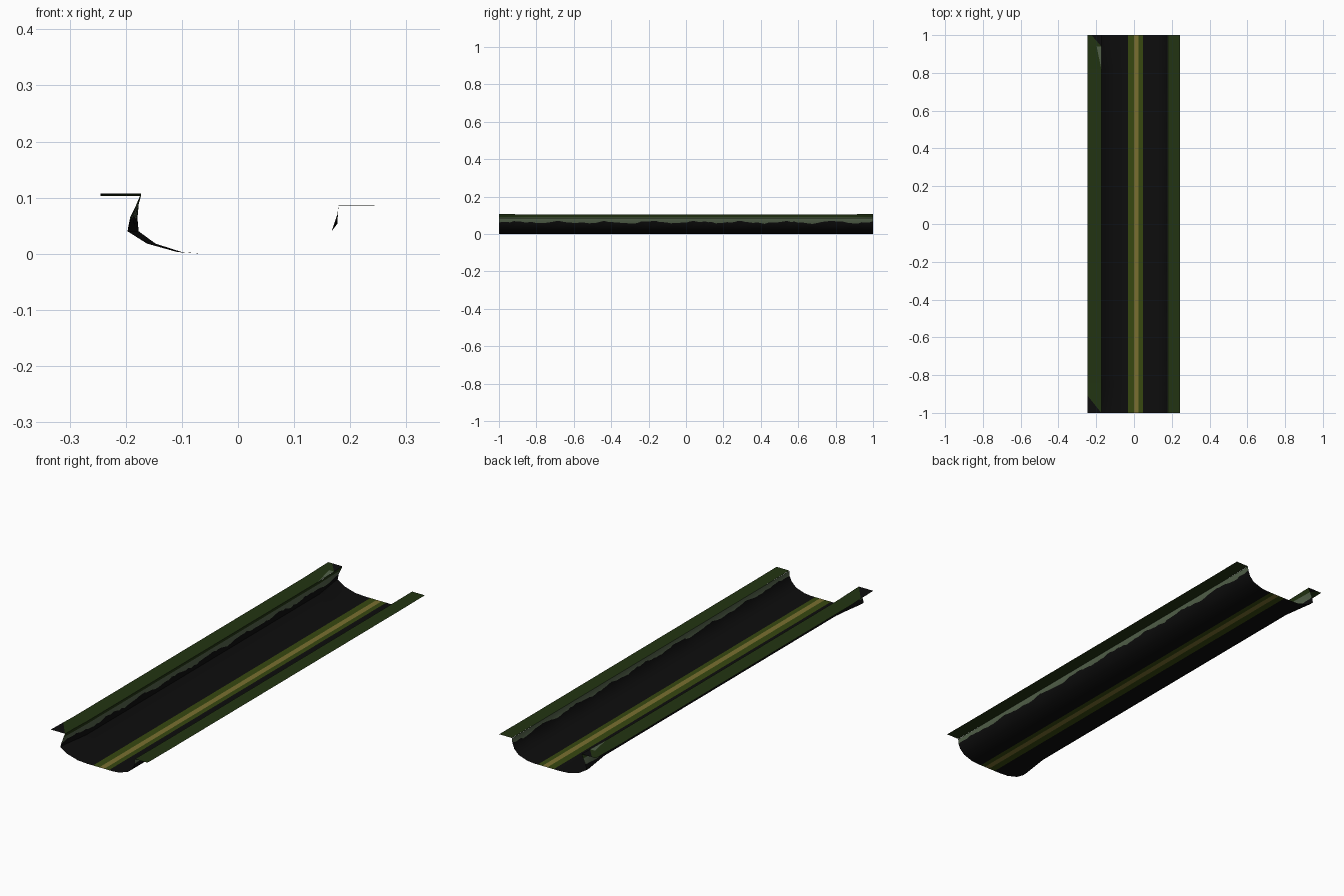
import bpy, bmesh, math, random

if "Cube" in bpy.data.objects:
    bpy.data.objects.remove(bpy.data.objects["Cube"])
random.seed(4)

def material(name, rgb):
    m = bpy.data.materials.new(name)
    m.diffuse_color = (*rgb, 1)
    m.use_nodes = True
    m.node_tree.nodes["Principled BSDF"].inputs["Base Color"].default_value = m.diffuse_color
    return m

MATS = [material("black rubber", (0.004, 0.004, 0.004)),
        material("dark green", (0.016, 0.034, 0.006)),
        material("grey green", (0.085, 0.12, 0.068)),
        material("moss green", (0.038, 0.065, 0.005)),
        material("dull yellow", (0.195, 0.162, 0.03))]
BLACK, GREEN, GREY, MOSS, YELLOW = range(5)

def finish(bm, name):
    me = bpy.data.meshes.new(name)
    bm.to_mesh(me)
    bm.free()
    for m in MATS:
        me.materials.append(m)
    ob = bpy.data.objects.new(name, me)
    bpy.context.collection.objects.link(ob)
    return ob

def end_weight(y):
    # 1 at both ends of the channel, 0 along the middle
    return min(1, max(0, (abs(y) - 0.84) / 0.14))

# Cross-section: x, z, bulge at the ends, ragged edge amount, colour of the next strip
PROFILE = [(-0.173, 0.103, 0.000, 0, GREEN), (-0.177, 0.088, 0.004, 0, GREY),
           (-0.180, 0.062, 0.012, 1, BLACK), (-0.177, 0.040, 0.020, 0, BLACK),
           (-0.147, 0.018, 0.015, 0, BLACK), (-0.100, 0.003, 0.008, 0, BLACK),
           (-0.060, 0.000, 0, 0, BLACK), (-0.032, 0.000, 0, 0, MOSS),
           (0.000, 0.000, 0, 0, YELLOW), (0.025, 0.000, 0, 0, MOSS),
           (0.048, 0.000, 0, 0, BLACK), (0.070, 0.000, 0, 0, BLACK),
           (0.100, 0.003, 0, 0, BLACK), (0.145, 0.018, 0, 0, BLACK),
           (0.167, 0.040, 0, 0, BLACK), (0.177, 0.062, 0, 1, GREY),
           (0.179, 0.085, 0, 0, GREY)]

# Channel: the profile swept along y
bm = bmesh.new()
N = 100
rows = []
for j in range(N + 1):
    y = -1 + 2 * j / N
    row = []
    for x, z, bulge, ragged, _ in PROFILE:
        w = end_weight(y)
        dz = ragged * (0.005 * math.sin(y * 26) + random.uniform(-0.004, 0.004))
        lift = 0.004 * w if z > 0.1 else 0
        row.append(bm.verts.new((x - bulge * w, y, z + dz + lift)))
    rows.append(row)
for a, b in zip(rows, rows[1:]):
    for i in range(len(PROFILE) - 1):
        f = bm.faces.new((a[i], a[i + 1], b[i + 1], b[i]))
        f.material_index = PROFILE[i][4]
channel = finish(bm, "channel")

# Flanges: flat strips along both rims
def flange(name, x0, x1, z, lift, patches):
    bm = bmesh.new()
    stations = [-1, -0.91, -0.84, 0, 0.82, 0.94, 1]
    mid = x1 - 0.025
    for y0, y1 in zip(stations, stations[1:]):
        h0, h1 = (z + lift * end_weight(y) for y in (y0, y1))
        def poly(pts, colour):
            f = bm.faces.new([bm.verts.new((x, y, h0 if y == y0 else h1)) for x, y in pts])
            f.material_index = colour
        if patches and y0 == -1:      # worn outer corner at the front
            poly([(x0, y0), (x1, y0), (x0, y1)], BLACK)
            poly([(x1, y0), (x1, y1), (x0, y1)], GREEN)
        elif patches and y1 == 1:     # worn inner corner at the back
            poly([(x0, y0), (x1, y0), (x0 + 0.02, y1), (x0, y1)], GREEN)
            poly([(x1, y0), (x1, y1), (x0 + 0.02, y1)], BLACK)
        elif patches and y0 == 0.82:  # worn patch next to the back corner
            poly([(x0, y0), (x1, y0), (mid, y1), (x0, y1)], GREEN)
            poly([(x1, y0), (x1, y1), (mid, y1)], GREY)
        else:
            poly([(x0, y0), (x1, y0), (x1, y1), (x0, y1)], GREEN)
    bmesh.ops.remove_doubles(bm, verts=bm.verts, dist=1e-5)
    return finish(bm, name)

flange("left_flange", -0.245, -0.173, 0.103, 0.004, True)
flange("right_flange", 0.179, 0.243, 0.085, 0.001, False)

# Smooth shading on the channel
bpy.context.view_layer.objects.active = channel
channel.select_set(True)
bpy.ops.object.shade_smooth_by_angle(angle=math.radians(30))
